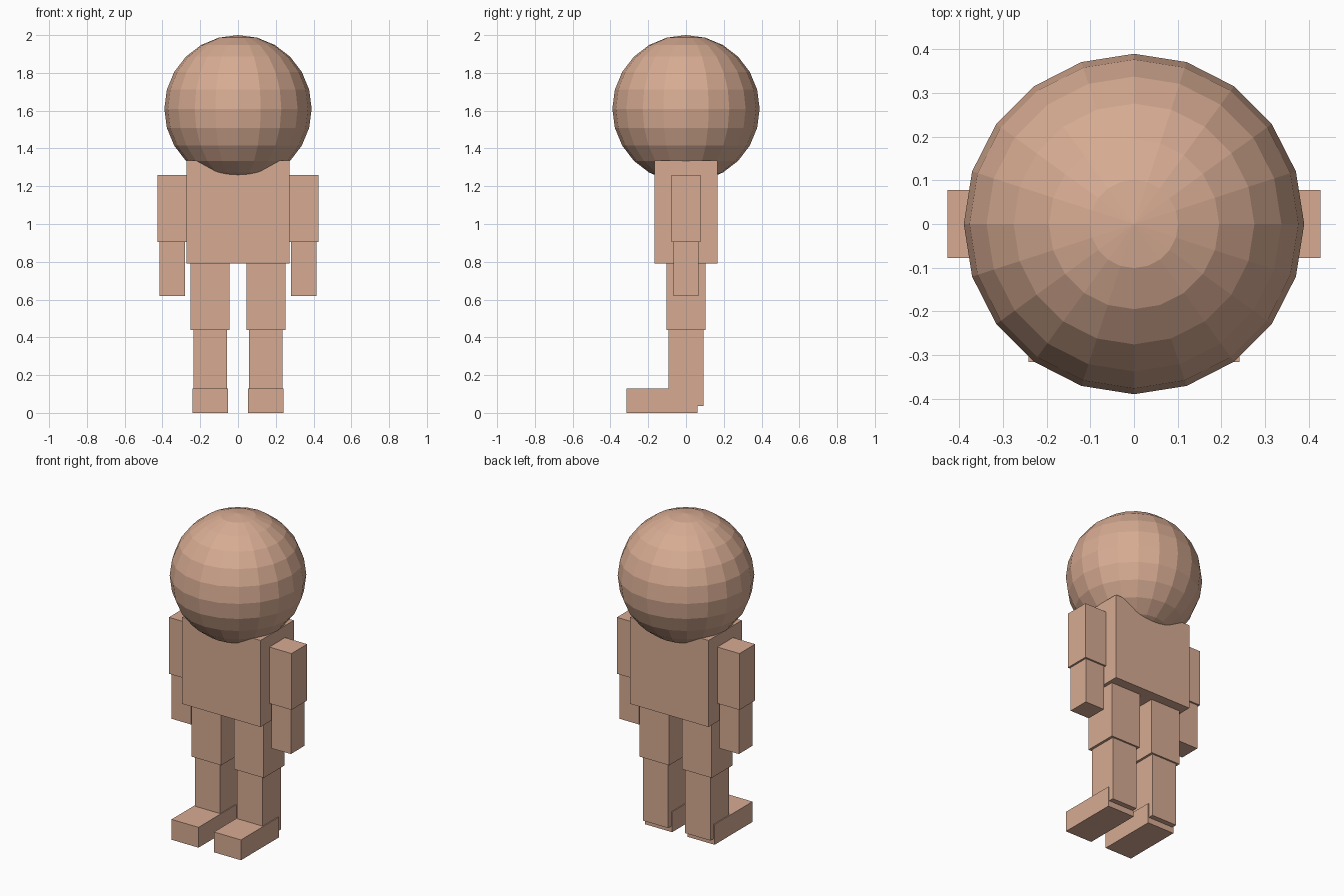
import bpy

if "Cube" in bpy.data.objects:
    bpy.data.objects.remove(bpy.data.objects["Cube"])

skin = bpy.data.materials.new("skin tan")
skin.diffuse_color = (0.68, 0.41, 0.29, 1)
skin.use_nodes = True
skin.node_tree.nodes["Principled BSDF"].inputs["Base Color"].default_value = skin.diffuse_color


def finish(name):
    obj = bpy.context.object
    obj.name = name
    obj.data.materials.append(skin)
    return obj


def box(name, x, y, z):
    """Box from (min, max) ranges on each axis."""
    ranges = (x, y, z)
    bpy.ops.mesh.primitive_cube_add(size=1, location=[(a + b) / 2 for a, b in ranges])
    bpy.context.object.scale = [b - a for a, b in ranges]
    bpy.ops.object.transform_apply(location=False, rotation=False, scale=True)
    return finish(name)


# Head: faceted ball sunk into the torso
bpy.ops.mesh.primitive_uv_sphere_add(segments=20, ring_count=12, radius=0.39, location=(0, 0, 1.61))
finish("head")

# Torso
box("torso", (-0.273, 0.273), (-0.166, 0.166), (0.79, 1.335))

# Limbs, built once and repeated on both sides
limbs = {
    "upper_arm": ((0.271, 0.427), (-0.078, 0.078), (0.905, 1.26)),
    "forearm": ((0.281, 0.415), (-0.067, 0.067), (0.62, 0.905)),
    "thigh": ((0.044, 0.252), (-0.104, 0.104), (0.44, 0.79)),
    "shin": ((0.059, 0.236), (-0.093, 0.093), (0.037, 0.44)),
    "foot": ((0.054, 0.242), (-0.316, 0.061), (0.0, 0.128)),
}
for part, (x, y, z) in limbs.items():
    box("right_" + part, x, y, z)
    box("left_" + part, (-x[1], -x[0]), y, z)
